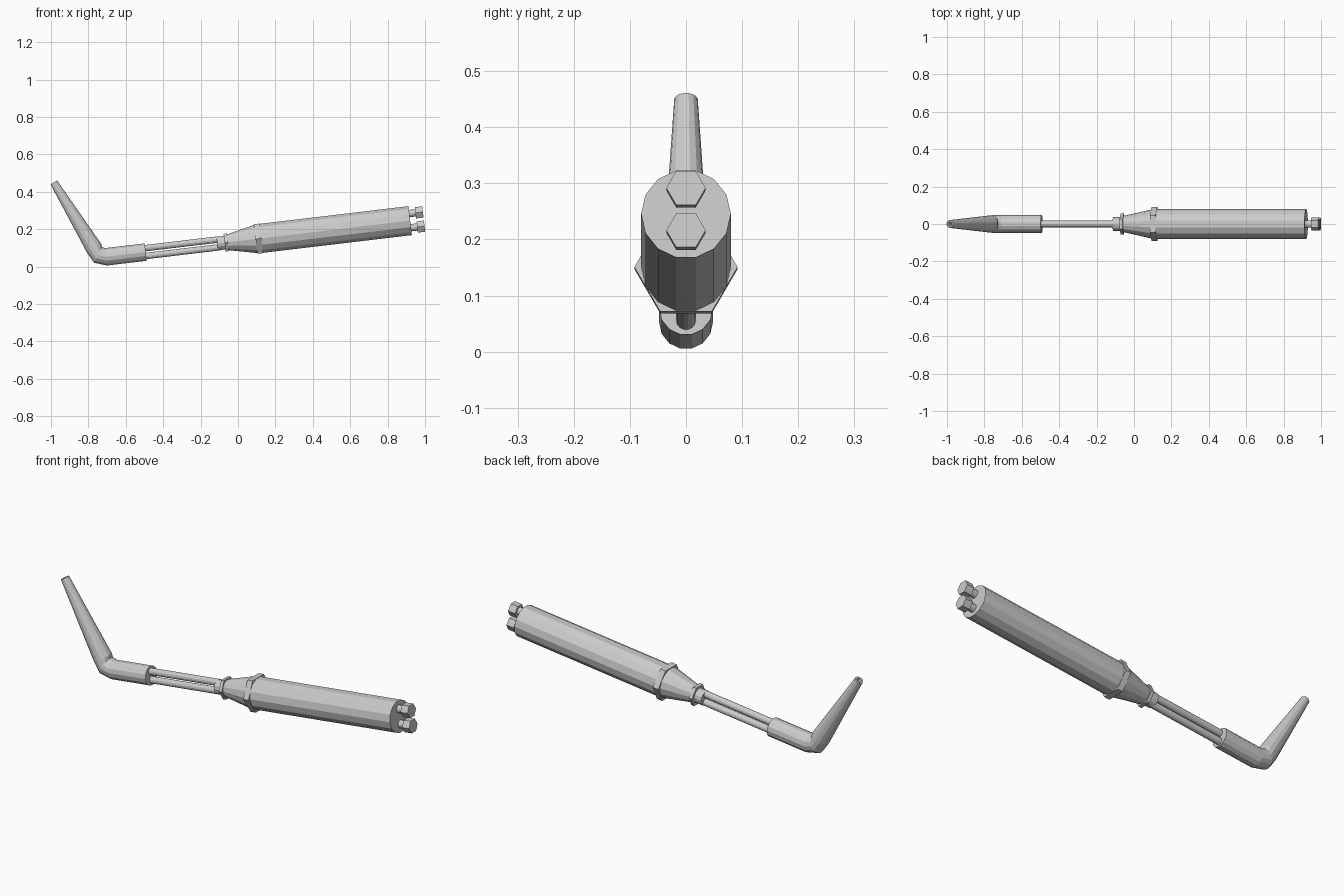
import bpy, bmesh, math
from mathutils import Vector

cube = bpy.data.objects.get("Cube")
if cube:
    bpy.data.objects.remove(cube, do_unlink=True)

TILT = math.radians(6.78)   # the whole tool leans up towards its rear
AXIS_Z = 0.136              # height of the main axis at x = 0

metal = bpy.data.materials.new("light_grey_metal")
metal.use_nodes = True
GREY = (0.6, 0.6, 0.6, 1)
metal.diffuse_color = GREY
metal.node_tree.nodes["Principled BSDF"].inputs["Base Color"].default_value = GREY


def sweep(name, stations, sides=14):
    """Join rings given as (along, up, radius, bend in degrees), capped at both ends."""
    bm = bmesh.new()
    rings = []
    for along, up, radius, bend in stations:
        b = math.radians(bend)
        side, rise = Vector((0, 1, 0)), Vector((math.sin(b), 0, math.cos(b)))
        ring = []
        for i in range(sides):
            a = math.tau * i / sides
            offset = radius * (math.cos(a) * side + math.sin(a) * rise)
            ring.append(bm.verts.new(Vector((along, 0, up)) + offset))
        rings.append(ring)
    for p, q in zip(rings, rings[1:]):
        for i in range(sides):
            j = (i + 1) % sides
            bm.faces.new((p[i], p[j], q[j], q[i]))
    bm.faces.new(rings[0])
    bm.faces.new(rings[-1])
    bmesh.ops.recalc_face_normals(bm, faces=bm.faces)
    mesh = bpy.data.meshes.new(name)
    bm.to_mesh(mesh)
    bm.free()
    mesh.materials.append(metal)
    obj = bpy.data.objects.new(name, mesh)
    bpy.context.collection.objects.link(obj)
    obj.location.z = AXIS_Z
    obj.rotation_euler.y = -TILT
    return obj


def rod(name, start, end, radius, up=0, sides=14, end_radius=None):
    return sweep(name, [(start, up, radius, 0),
                        (end, up, end_radius or radius, 0)], sides)


# Handle with its tapered nose and hexagonal collars
rod("handle", 0.105, 0.927, 0.08)
rod("handle_nose", -0.058, 0.105, 0.043, end_radius=0.08)
rod("large_hex_collar", 0.095, 0.125, 0.092, sides=6)
rod("small_hex_collar", -0.072, -0.055, 0.055, sides=6)
rod("front_bushing", -0.112, -0.065, 0.037)

# Paired supply tubes and rear fittings
for label, sign in (("upper", 1), ("lower", -1)):
    rod(label + "_tube", -0.52, -0.1, 0.0175, up=0.021 * sign)
    rod(label + "_fitting_stem", 0.92, 0.965, 0.02, up=0.038 * sign)
    rod(label + "_fitting_nut", 0.96, 1.0, 0.035, up=0.038 * sign, sides=6)

# Bent nozzle: straight sleeve, elbow, taper, then the bore turned back inside
tip = Vector((-0.941, 0.428))
bore = tip + Vector((0.033, -0.073))
sweep("bent_nozzle", [
    (-0.497, 0, 0.048, 0),
    (-0.71, 0, 0.048, 0),
    (-0.752, 0.015, 0.048, 33),
    (-0.768, 0.052, 0.046, 65),
    (*tip, 0.021, 65),
    (*tip, 0.012, 65),
    (*bore, 0.012, 65),
])
